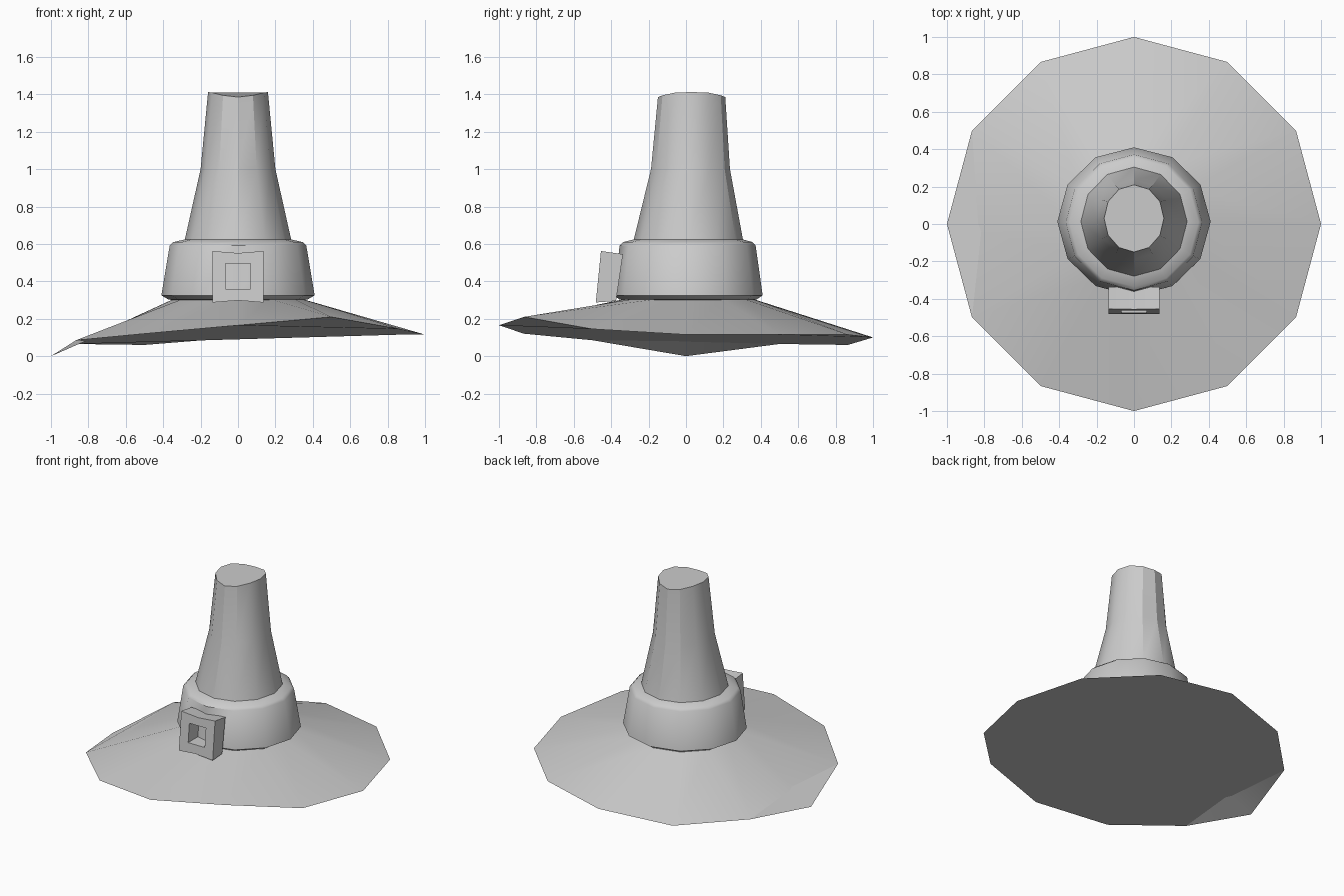
import bpy, bmesh, math

if "Cube" in bpy.data.objects:
    bpy.data.objects.remove(bpy.data.objects["Cube"])

SIDES = 12


def make_object(name, bm, angle=30):
    bmesh.ops.recalc_face_normals(bm, faces=bm.faces)
    mesh = bpy.data.meshes.new(name)
    bm.to_mesh(mesh)
    bm.free()
    obj = bpy.data.objects.new(name, mesh)
    bpy.context.collection.objects.link(obj)
    bpy.ops.object.select_all(action='DESELECT')
    obj.select_set(True)
    bpy.context.view_layer.objects.active = obj
    bpy.ops.object.shade_smooth_by_angle(angle=math.radians(angle))
    return obj


def ring(bm, rx, y_front, y_back, heights):
    """Twelve-sided loop; heights is one z or one per side."""
    cy, ry = (y_front + y_back) / 2, (y_back - y_front) / 2
    out = []
    for i in range(SIDES):
        a = math.tau * i / SIDES
        z = heights[i] if isinstance(heights, list) else heights
        out.append(bm.verts.new((rx * math.cos(a), cy + ry * math.sin(a), z)))
    return out


def bridge(bm, a, b):
    n = len(a)
    for i in range(n):
        j = (i + 1) % n
        bm.faces.new((a[i], a[j], b[j], b[i]))


# Hat body: wavy brim, closed underside and tapering crown with a dipped tip
brim_z = [.115, .115, .115, .10, .06, .065, .0, .085, .12, .165, .21, .145]
tip_z = [1.412 - .027 * abs(math.sin(math.tau * i / SIDES)) ** 3 for i in range(SIDES)]
bm = bmesh.new()
loops = [ring(bm, 1, -1, 1, brim_z),
         ring(bm, .345, -.33, .36, .305),
         ring(bm, .285, -.28, .305, .62),
         ring(bm, .20, -.187, .235, 1.0),
         ring(bm, .16, -.15, .21, tip_z)]
for a, b in zip(loops, loops[1:]):
    bridge(bm, a, b)
bm.faces.new(loops[0])
bm.faces.new(loops[-1])
make_object("hat_body", bm)

# Band: closed ring around the crown, slightly flattened at the front
bm = bmesh.new()
band = [(.33, -.32, .34, .30), (.37, -.355, .375, .302), (.41, -.385, .41, .325),
        (.365, -.355, .372, .592), (.345, -.335, .355, .61), (.28, -.275, .30, .625)]
loops = [ring(bm, *p) for p in band]
for i, loop in enumerate(loops):
    bridge(bm, loop, loops[(i + 1) % len(loops)])
make_object("hat_band", bm, 40)


# Buckle: square frame with pinched top and bottom edges
def frame_loop(bm, half, z_low, z_high, pinch, y_low, y_high):
    pts = [(-half, z_low), (0, z_low + pinch), (half, z_low),
           (half, z_high), (0, z_high - pinch), (-half, z_high)]
    return [bm.verts.new((x, y_low + (y_high - y_low) * (z - .29) / .27, z)) for x, z in pts]


bm = bmesh.new()
loops = [frame_loop(bm, .135, .287, .562, .011, -.482, -.455),
         frame_loop(bm, .135, .295, .545, .008, -.375, -.335),
         frame_loop(bm, .066, .36, .495, 0, -.375, -.335),
         frame_loop(bm, .066, .36, .495, 0, -.482, -.455)]
for i, loop in enumerate(loops):
    bridge(bm, loop, loops[(i + 1) % 4])
make_object("buckle", bm, 20)
